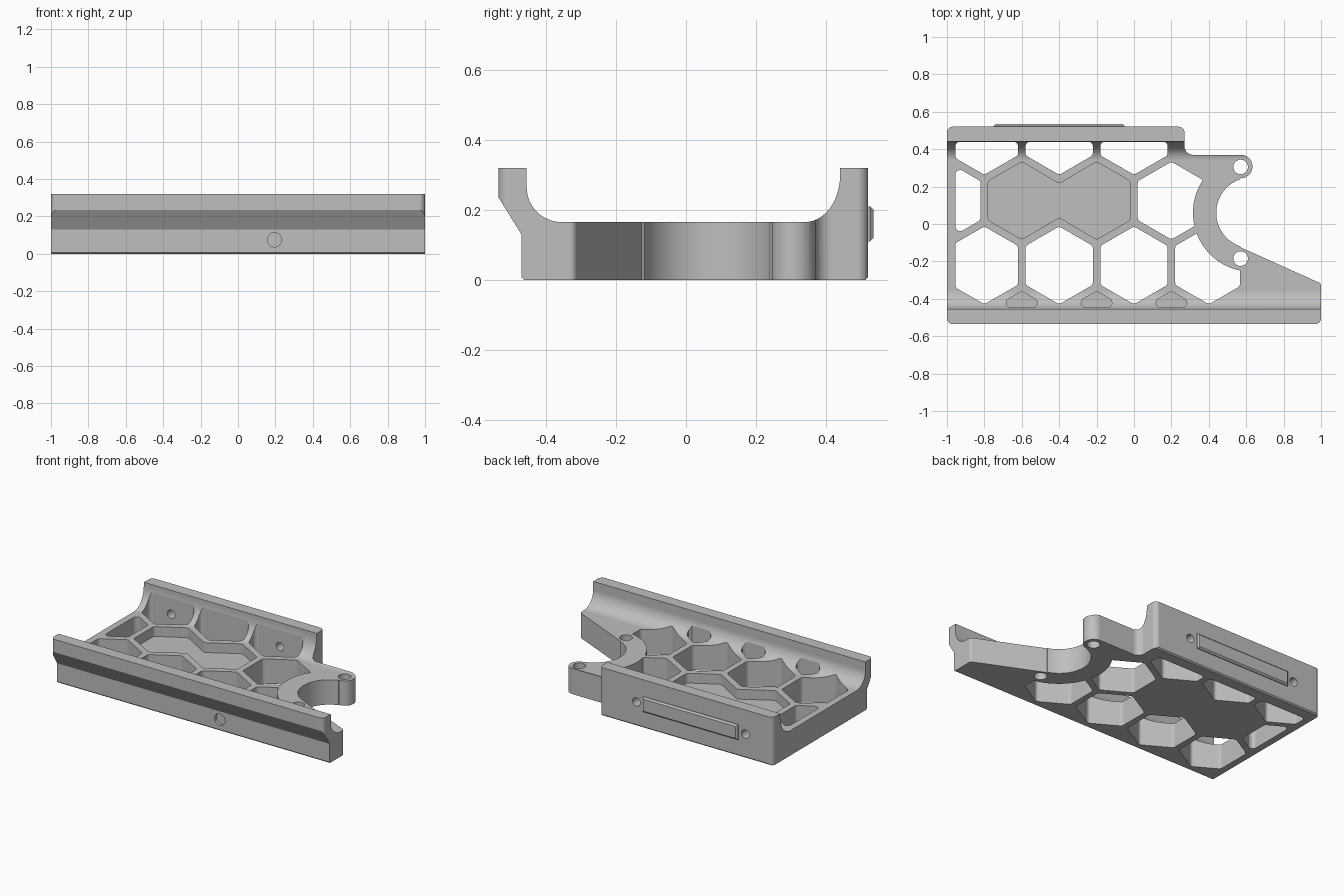
import bpy, bmesh, math
from mathutils import Vector

if "Cube" in bpy.data.objects:
    bpy.data.objects.remove(bpy.data.objects["Cube"], do_unlink=True)

grey = bpy.data.materials.new("plain grey")
grey.use_nodes = True
grey.diffuse_color = (0.52, 0.52, 0.52, 1)
grey.node_tree.nodes["Principled BSDF"].inputs["Base Color"].default_value = grey.diffuse_color


def prism(name, outlines, lo, hi, axis="z"):
    """Extrude one or more 2D outlines along an axis."""
    place = {"x": lambda a, b, h: (h, a, b),
             "y": lambda a, b, h: (a, h, b),
             "z": lambda a, b, h: (a, b, h)}[axis]
    bm = bmesh.new()
    for pts in outlines:
        face = bm.faces.new([bm.verts.new(place(p[0], p[1], lo)) for p in pts])
        new = bmesh.ops.extrude_face_region(bm, geom=[face])["geom"]
        shift = Vector(place(0, 0, hi - lo))
        bmesh.ops.translate(bm, vec=shift, verts=[v for v in new if isinstance(v, bmesh.types.BMVert)])
    bmesh.ops.recalc_face_normals(bm, faces=bm.faces)
    mesh = bpy.data.meshes.new(name)
    bm.to_mesh(mesh)
    bm.free()
    mesh.materials.append(grey)
    ob = bpy.data.objects.new(name, mesh)
    bpy.context.collection.objects.link(ob)
    return ob


def apply(ob, cutter, operation="DIFFERENCE"):
    """Apply a boolean and discard the cutter."""
    mod = ob.modifiers.new("cut", "BOOLEAN")
    mod.object, mod.operation, mod.solver = cutter, operation, "EXACT"
    bpy.context.view_layer.objects.active = ob
    bpy.ops.object.modifier_apply(modifier=mod.name)
    bpy.data.objects.remove(cutter, do_unlink=True)


def arc(cx, cy, rx, ry, start, end, steps):
    angles = [math.radians(start + (end - start) * i / steps) for i in range(steps + 1)]
    return [(cx + rx * math.cos(a), cy + ry * math.sin(a)) for a in angles]


def circle(cx, cy, r, steps=32):
    return arc(cx, cy, r, r, 0, 360, steps)[:-1]


def rounded(pts, radii, steps=6):
    """Round each corner of an outline; a zero radius keeps it sharp."""
    out = []
    for i, (pt, r) in enumerate(zip(pts, radii)):
        p = Vector(pt)
        if r == 0:
            out.append(p)
            continue
        d1 = (Vector(pts[i - 1]) - p).normalized()
        d2 = (Vector(pts[(i + 1) % len(pts)]) - p).normalized()
        half = d1.angle(d2) / 2
        c = p + (d1 + d2).normalized() * r / math.sin(half)
        t = r / math.tan(half)
        a, b = p + d1 * t - c, p + d2 * t - c
        out += [c + a.lerp(b, k / steps).normalized() * r for k in range(steps + 1)]
    return out


def clip(pts, axis, limit, sign):
    """Keep the side of an outline where sign * (coordinate - limit) >= 0."""
    out = []
    for i, b in enumerate(pts):
        a = pts[i - 1]
        da, db = sign * (a[axis] - limit), sign * (b[axis] - limit)
        if da * db < 0:
            out.append(tuple(Vector(a).lerp(Vector(b), da / (da - db))))
        if db >= 0:
            out.append(b)
    return out


def hexagon(cx, cy):
    pts = arc(cx, cy, 0.208, 0.208, 30, 330, 5)
    for axis, limit, sign in ((0, -0.955, 1), (0, 0.567, -1), (1, 0.44, -1), (1, -0.447, 1)):
        pts = clip(pts, axis, limit, sign)
    return rounded(pts, [0.025] * len(pts))


def finish(ob):
    bpy.ops.object.select_all(action="DESELECT")
    ob.select_set(True)
    bpy.context.view_layer.objects.active = ob
    bpy.ops.object.shade_smooth_by_angle(angle=math.radians(25))
    ob.modifiers.new("even shading", "WEIGHTED_NORMAL").keep_sharp = True


# Tray: channel cross-section trimmed to the plan outline
deck = 0.165
section = [(-0.462, 0), (0.512, 0), (0.52, 0.008), (0.52, 0.32), (0.44, 0.32)]
section += arc(0.34, 0.30, 0.10, 0.135, 0, -90, 12)
section += arc(-0.355, 0.265, 0.10, 0.10, -90, -180, 12)
section += [(-0.455, 0.32), (-0.535, 0.32), (-0.535, 0.235), (-0.47, 0.13), (-0.47, 0.008)]
tray = prism("tray", [section], -1.1, 1.1, "x")

plan = [(-1, -0.535), (1, -0.535), (1, -0.318), (0.57, -0.125), (0.57, 0.245), (0.633, 0.245),
        (0.633, 0.37), (0.27, 0.37), (0.27, 0.52), (-1, 0.52)]
corner_radii = [0.03, 0.03, 0.02, 0, 0, 0.06, 0.06, 0.045, 0.03, 0.03]
apply(tray, prism("plan_trim", [rounded(plan, corner_radii)], -0.2, 0.6), "INTERSECT")

# Honeycomb openings, kept clear of the round mount
row, mid = 0.346, 0.125
centres = [(-1, mid), (0.2, mid)]
centres += [(x, mid + row) for x in (-0.8, -0.4, 0)]
centres += [(x, mid - row) for x in (-0.8, -0.4, 0, 0.4)]
openings = prism("openings", [hexagon(x, y) for x, y in centres], -0.1, 0.27)
mount_x, mount_y = 0.63, 0.06
apply(openings, prism("mount_disc", [circle(mount_x, mount_y, 0.315, 96)], -0.3, 0.6))
apply(tray, openings)

# Shallow double-hexagon recess and the pockets by the front wall
left = arc(-0.6, mid, 0.208, 0.208, 90, 270, 3)
right = arc(-0.2, mid, 0.208, 0.208, -90, 90, 3)
recess = left + [(-0.4, mid - 0.09)] + right + [(-0.4, mid + 0.09)]
pockets = [rounded(recess, [0.025] * len(recess))]
pockets += [hexagon(x, mid - 2 * row) for x in (-0.6, -0.2, 0.2)]
apply(tray, prism("pockets", pockets, 0.1, 0.5))

# Curved mount: inner bore and screw holes
apply(tray, prism("mount_bore", [circle(mount_x, mount_y, 0.19, 96)], -0.1, 0.5))
holes = [circle(0.57, mount_y + s * 0.245, 0.039) for s in (1, -1)]
apply(tray, prism("mount_holes", holes, -0.1, 0.5))

# Round holes in the back and front walls
apply(tray, prism("back_holes", [circle(x, 0.16, 0.028) for x in (-0.8, 0)], 0.4, 0.6, "y"))
apply(tray, prism("front_hole", [circle(0.195, 0.075, 0.038)], -0.6, -0.45, "y"))
finish(tray)

# Raised bar on the back wall, with chamfered outer edges
bar = prism("back_bar", [[(-0.75, 0.11), (-0.05, 0.11), (-0.05, 0.21), (-0.75, 0.21)]], 0.51, 0.535, "y")
bm = bmesh.new()
bm.from_mesh(bar.data)
outer = [e for e in bm.edges if all(v.co.y > 0.53 for v in e.verts)]
bmesh.ops.bevel(bm, geom=outer, offset=0.01, segments=1, affect="EDGES")
bm.to_mesh(bar.data)
bm.free()
